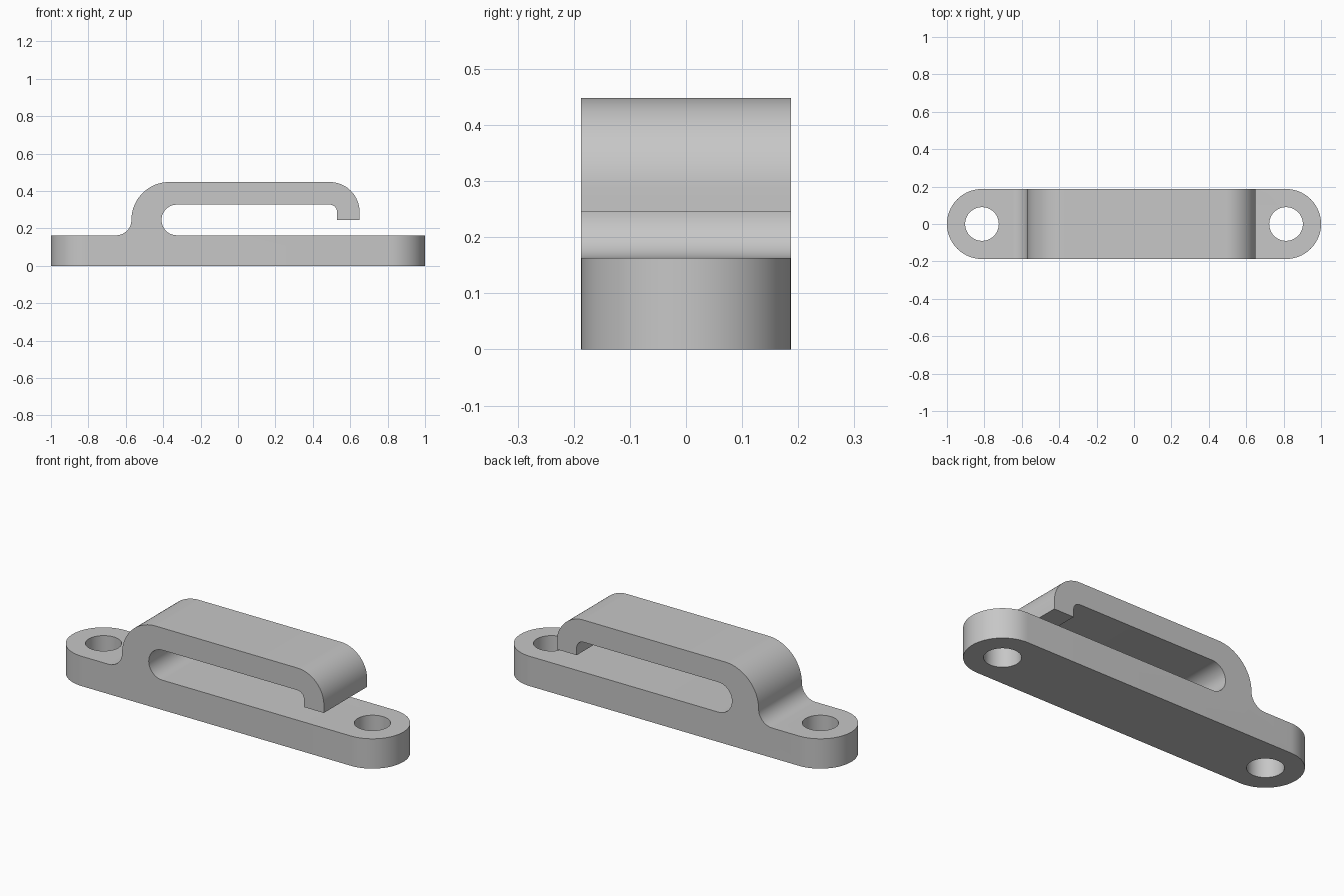
import bpy
from math import sin, cos, radians

cube = bpy.data.objects.get("Cube")
if cube:
    bpy.data.objects.remove(cube, do_unlink=True)

HALF, BASE, MID, TOP = 0.187, 0.163, 0.245, 0.448
END = 1 - HALF  # centre of each rounded end

grey = bpy.data.materials.new("plain grey")
grey.use_nodes = True
grey.diffuse_color = (0.57, 0.57, 0.57, 1)
grey.node_tree.nodes["Principled BSDF"].inputs["Base Color"].default_value = grey.diffuse_color


def arc(cx, cy, r, start, end, steps=20):
    angles = [radians(start + (end - start) * i / steps) for i in range(steps + 1)]
    return [(cx + r * cos(a), cy + r * sin(a)) for a in angles]


def prism(name, outline, place, low, high):
    """Extrude a 2D outline between two levels."""
    n = len(outline)
    verts = [place(u, v, w) for w in (low, high) for u, v in outline]
    faces = [list(range(n))[::-1], list(range(n, 2 * n))]
    faces += [(i, (i + 1) % n, (i + 1) % n + n, i + n) for i in range(n)]
    mesh = bpy.data.meshes.new(name)
    mesh.from_pydata(verts, [], faces)
    mesh.materials.append(grey)
    obj = bpy.data.objects.new(name, mesh)
    bpy.context.collection.objects.link(obj)
    return obj


def upright(u, v, w):
    return (u, -w, v)


def flat(u, v, w):
    return (u, v, w)


def cut(obj, cutter, operation):
    mod = obj.modifiers.new(operation.title(), "BOOLEAN")
    mod.object = cutter
    mod.operation = operation
    mod.solver = "EXACT"
    bpy.context.view_layer.objects.active = obj
    bpy.ops.object.modifier_apply(modifier=mod.name)
    bpy.data.objects.remove(cutter, do_unlink=True)


# Side profile of base, neck and hooked arm, counter-clockwise
profile = [(-1.1, 0), (1.1, 0), (1.1, BASE)]
profile += arc(-0.327, MID, MID - BASE, 270, 90)      # closed end of the slot
profile += arc(0.49, 0.287, 0.04, 90, 0, 10)          # inside of the hook tip
profile += [(0.53, MID), (0.65, MID)]
profile += arc(0.49, TOP - 0.16, 0.16, 0, 90)         # outside of the hook tip
profile += arc(-0.367, MID, TOP - MID, 90, 180)       # outer bend of the neck
profile += arc(-0.652, MID, MID - BASE, 0, -90)[1:]   # fillet into the base
profile += [(-1.1, BASE)]
body = prism("hook_bracket", profile, upright, -HALF, HALF)

# Round both ends of the base; the outline is wider than the sides
slab = [(END, -0.3), (END, 0.3), (-END, 0.3), (-END, -0.3)]
for side in (-1, 1):
    corner = [(side * END, HALF + 0.1), (side * 1.2, HALF + 0.1),
              (side * 1.2, -HALF - 0.1), (side * END, -HALF - 0.1)]
    rim = arc(side * END, 0, HALF, -90, 90, 40)
    if side < 0:
        rim = arc(-END, 0, HALF, 270, 90, 40)
    outline = corner + rim
    if side > 0:
        outline = outline[::-1]
    cut(body, prism("end_cutter", outline, flat, -0.2, 0.7), "DIFFERENCE")

# Screw holes
for side in (-1, 1):
    circle = arc(side * END, 0, 0.09, 0, 360, 64)[:-1]
    cut(body, prism("hole_cutter", circle, flat, -0.2, 0.7), "DIFFERENCE")

# Smooth the curved walls, keep the edges sharp
bpy.ops.object.select_all(action="DESELECT")
body.select_set(True)
bpy.context.view_layer.objects.active = body
bpy.ops.object.shade_smooth_by_angle(angle=radians(30))
